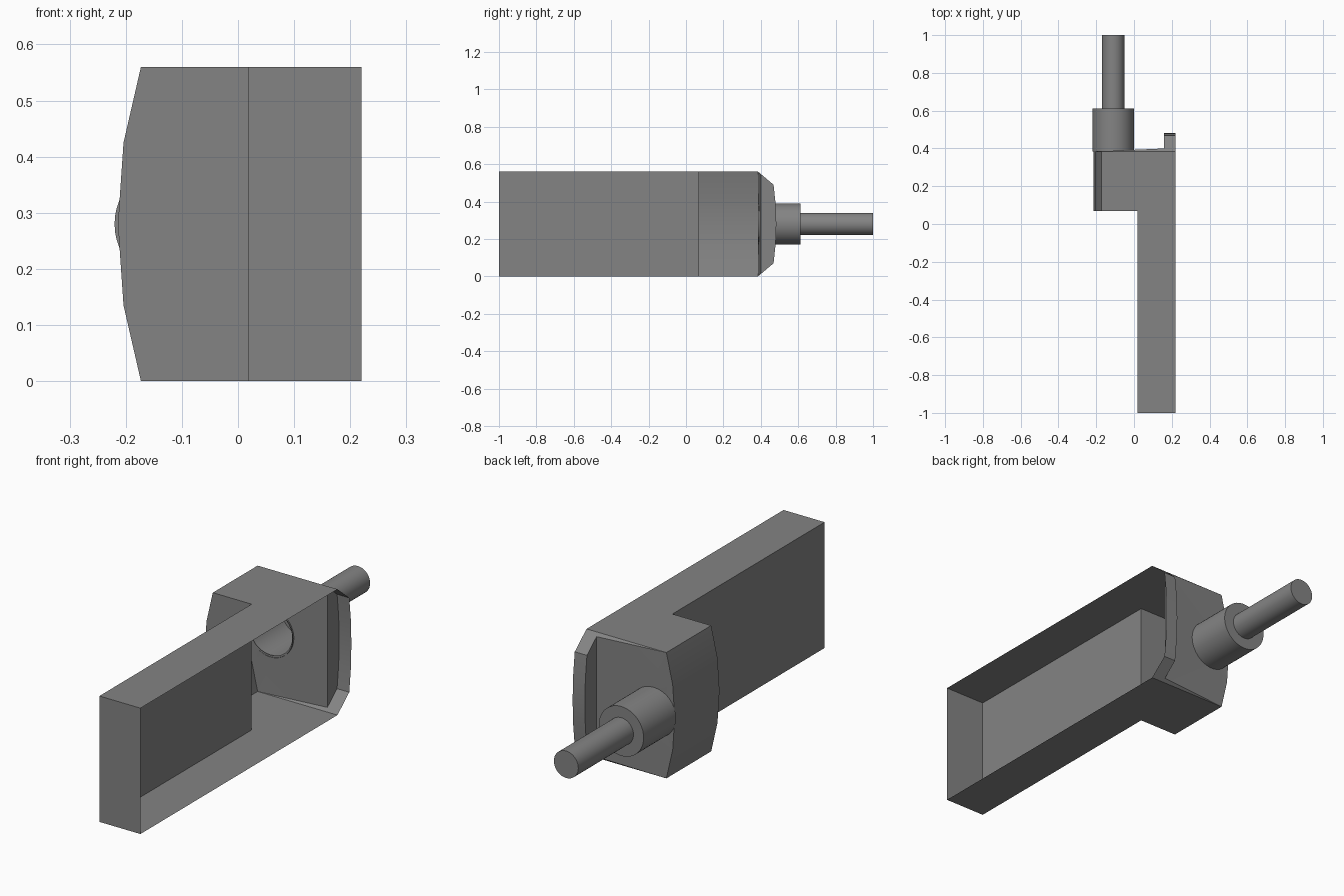
import bpy
import bmesh
import math

cube = bpy.data.objects.get("Cube")
if cube:
    bpy.data.objects.remove(cube)

grey = bpy.data.materials.new("mid_grey")
grey.use_nodes = True
colour = (0.23, 0.23, 0.23, 1)
grey.diffuse_color = colour
grey.node_tree.nodes["Principled BSDF"].inputs["Base Color"].default_value = colour

# Main dimensions
HEIGHT = 0.56
OPEN_X, WALL_X, CORNER_X = 0.22, 0.018, -0.173
FRONT, STEP, BACK = -1.0, 0.07, 0.385
LIP_X, PLATE_Y = 0.16, 0.40
SHAFT_X, SHAFT_Z = -0.11, HEIGHT / 2


def finish(bm, name):
    """Turn a bmesh into a named, shaded object."""
    bmesh.ops.remove_doubles(bm, verts=bm.verts, dist=0.0005)
    bmesh.ops.recalc_face_normals(bm, faces=bm.faces)
    mesh = bpy.data.meshes.new(name)
    bm.to_mesh(mesh)
    bm.free()
    mesh.materials.append(grey)
    obj = bpy.data.objects.new(name, mesh)
    bpy.context.collection.objects.link(obj)
    bpy.ops.object.select_all(action="DESELECT")
    obj.select_set(True)
    bpy.context.view_layer.objects.active = obj
    bpy.ops.object.shade_smooth_by_angle(angle=math.radians(25))
    return obj


def face(bm, points):
    bm.faces.new([bm.verts.new(p) for p in points])


def strip(bm, first, second):
    """Quads joining two matching rows of points."""
    for i in range(len(first) - 1):
        face(bm, (first[i], first[i + 1], second[i + 1], second[i]))


def mirrored(half):
    """Complete a (value, z) profile about mid height."""
    return half + [(v, HEIGHT - z) for v, z in half[-2::-1]]


bulge = mirrored([(CORNER_X, 0), (-0.204, 0.135), (-0.214, SHAFT_Z)])
lip = mirrored([(BACK, 0), (0.468, 0.07), (0.479, 0.17), (0.483, SHAFT_Z)])
plate_low = (PLATE_Y - BACK) * 0.07 / (0.468 - BACK)

# Housing: thin L-shaped shell, open on one side
bm = bmesh.new()
outline = [(OPEN_X, FRONT), (OPEN_X, BACK), (LIP_X, BACK), (CORNER_X, BACK),
           (CORNER_X, STEP), (WALL_X, STEP), (WALL_X, FRONT)]
for z in (0, HEIGHT):
    face(bm, [(x, y, z) for x, y in outline])
wall = [(OPEN_X, FRONT), (WALL_X, FRONT), (WALL_X, STEP)]
strip(bm, [(x, y, 0) for x, y in wall], [(x, y, HEIGHT) for x, y in wall])
face(bm, [(x, STEP, z) for x, z in bulge] + [(WALL_X, STEP, HEIGHT), (WALL_X, STEP, 0)])
strip(bm, [(x, STEP, z) for x, z in bulge], [(x, BACK, z) for x, z in bulge])
finish(bm, "housing")

# Back plate: slightly tilted, with a round opening for the collar
bm = bmesh.new()
rim = [(x, BACK, z) for x, z in bulge]
rim += [(LIP_X, PLATE_Y, HEIGHT - plate_low), (LIP_X, PLATE_Y, plate_low)]
hole = []
for i in range(32):
    a = math.tau * i / 32
    x = SHAFT_X + 0.102 * math.cos(a)
    y = BACK + (PLATE_Y - BACK) * (x - CORNER_X) / (LIP_X - CORNER_X)
    hole.append((x, max(y, BACK), SHAFT_Z + 0.102 * math.sin(a)))
edges = []
for loop in (rim, hole):
    verts = [bm.verts.new(p) for p in loop]
    edges += [bm.edges.new((verts[i - 1], verts[i])) for i in range(len(verts))]
bmesh.ops.triangle_fill(bm, edges=edges, use_beauty=True, normal=(0, 1, 0))
for edge_z, plate_z in ((0, plate_low), (HEIGHT, HEIGHT - plate_low)):
    face(bm, ((CORNER_X, BACK, edge_z), (LIP_X, BACK, edge_z), (LIP_X, PLATE_Y, plate_z)))
finish(bm, "back_plate")

# Back lip: hollow chamfered channel beside the open side
bm = bmesh.new()
strip(bm, [(LIP_X, y, z) for y, z in lip], [(OPEN_X, y, z) for y, z in lip])
face(bm, [(LIP_X, PLATE_Y, plate_low)] + [(LIP_X, y, z) for y, z in lip[1:-1]]
     + [(LIP_X, PLATE_Y, HEIGHT - plate_low)])
finish(bm, "back_lip")

# Collar and shaft: hollow turned profile, closed at the tip
bm = bmesh.new()
rings = []
for radius, y in ((0.11, BACK), (0.11, 0.612), (0.06, 0.612), (0.06, 1.0)):
    angles = [math.tau * i / 48 for i in range(49)]
    rings.append([(SHAFT_X + radius * math.cos(a), y, SHAFT_Z + radius * math.sin(a))
                  for a in angles])
for near, far in zip(rings, rings[1:]):
    strip(bm, near, far)
face(bm, rings[-1][:-1])
finish(bm, "collar_and_shaft")
